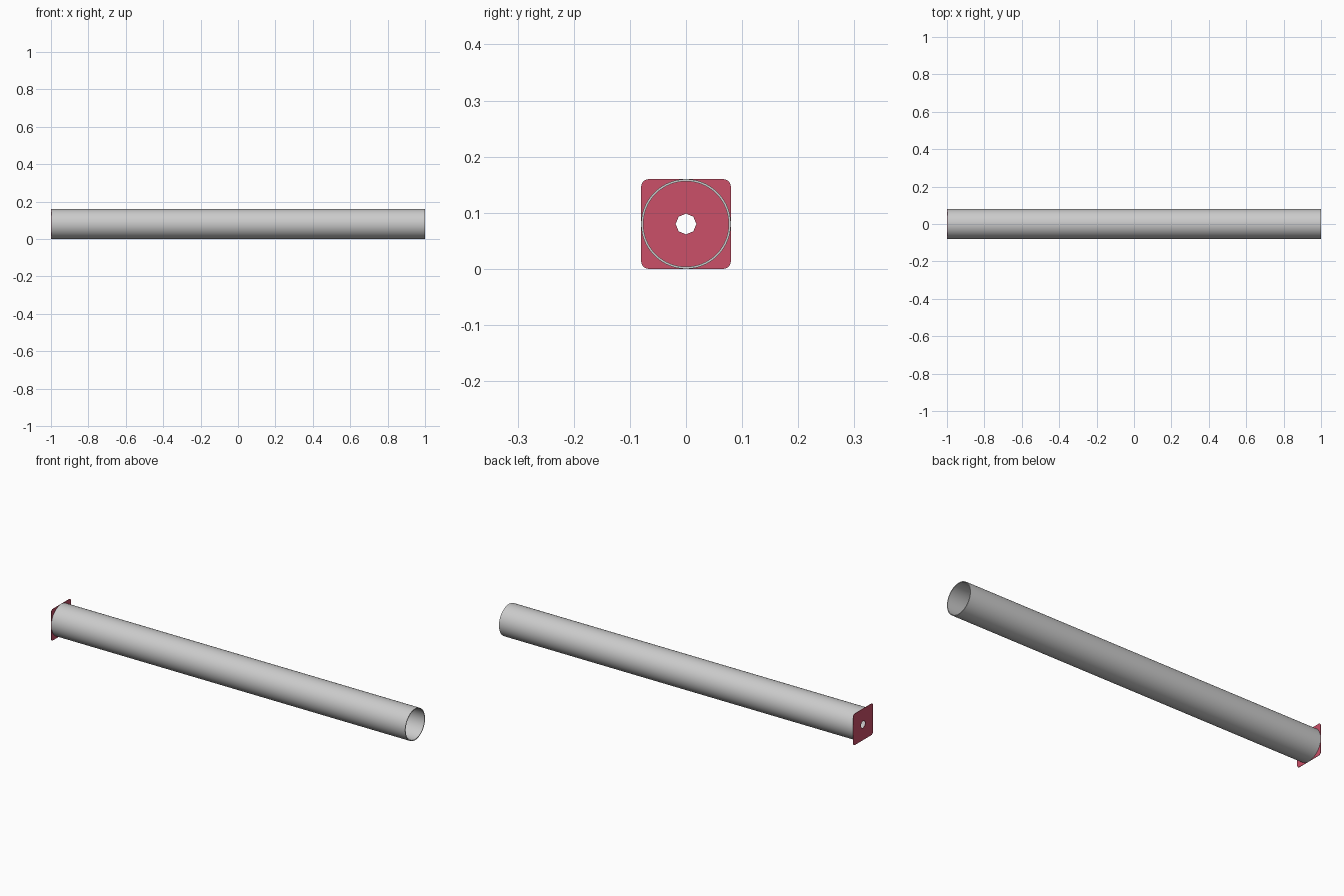
import bpy, bmesh, math
from math import cos, sin, pi

if "Cube" in bpy.data.objects:
    bpy.data.objects.remove(bpy.data.objects["Cube"])

R, WALL, ZC = 0.08, 0.004, 0.08      # tube radius, wall, axis height
T = 0.002                            # plate thickness


def make_object(name, bm):
    bmesh.ops.recalc_face_normals(bm, faces=bm.faces)
    mesh = bpy.data.meshes.new(name)
    bm.to_mesh(mesh)
    bm.free()
    ob = bpy.data.objects.new(name, mesh)
    bpy.context.collection.objects.link(ob)
    return ob


def ring(bm, points, x):
    return [bm.verts.new((x, y, ZC + z)) for y, z in points]


def circle(r, n):
    return [(r * cos(2 * pi * i / n), r * sin(2 * pi * i / n)) for i in range(n)]


def bridge(bm, a, b):
    n = len(a)
    for i in range(n):
        j = (i + 1) % n
        bm.faces.new((a[i], a[j], b[j], b[i]))


def rounded_square(half, r, steps=5):
    pts = []
    for k in range(4):
        mid = pi / 4 + k * pi / 2
        cy = math.copysign(half - r, cos(mid))
        cz = math.copysign(half - r, sin(mid))
        for s in range(steps + 1):
            a = k * pi / 2 + s / steps * pi / 2
            pts.append((cy + r * cos(a), cz + r * sin(a)))
    return pts


# hollow tube, open at the right end
bm = bmesh.new()
x0 = -1 + T
rings = [ring(bm, circle(r, 64), x) for r, x in
         ((R, x0), (R, 1), (R - WALL, 1), (R - WALL, x0))]
for i in range(4):
    bridge(bm, rings[i], rings[(i + 1) % 4])
tube = make_object("tube", bm)
bpy.context.view_layer.objects.active = tube
tube.select_set(True)
bpy.ops.object.shade_smooth_by_angle(angle=math.radians(30))

# thin end plate with rounded corners and a small faceted hole
bm = bmesh.new()
outlines = (rounded_square(0.08, 0.014), circle(0.0185, 8))
for x in (-1, -1 + T):
    edges = []
    loops = [ring(bm, pts, x) for pts in outlines]
    for lp in loops:
        edges += [bm.edges.new((lp[i - 1], lp[i])) for i in range(len(lp))]
    bmesh.ops.triangle_fill(bm, edges=edges, use_beauty=True)
    if x == -1:
        first = loops
for a, b in zip(first, loops):
    bridge(bm, a, b)
plate = make_object("end_plate", bm)
mat = bpy.data.materials.new("plate_red")
mat.diffuse_color = (0.60, 0.08, 0.14, 1)
mat.use_nodes = True
mat.node_tree.nodes["Principled BSDF"].inputs["Base Color"].default_value = mat.diffuse_color
plate.data.materials.append(mat)
